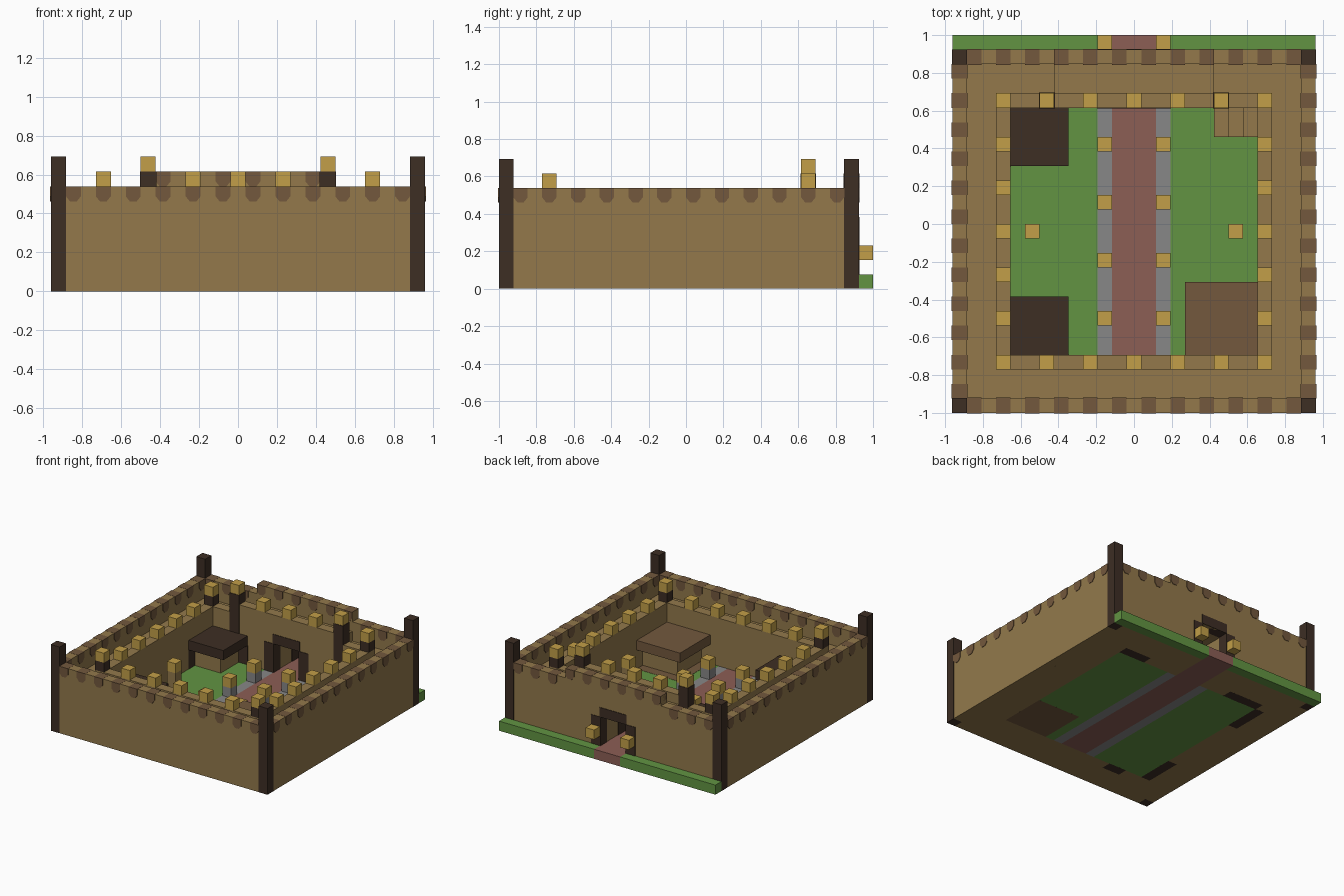
import bpy
import bmesh
from mathutils import Matrix, Vector

cube = bpy.data.objects.get("Cube")
if cube:
    bpy.data.objects.remove(cube, do_unlink=True)

UNIT = 2 / 26          # one building block
LAST = 24              # index of the last wall block
SKIN = 0.004           # how far flush trim stands proud


def material(name, hex_code):
    channels = [int(hex_code[n:n + 2], 16) / 255 for n in range(0, 6, 2)]
    linear = [c / 12.92 if c < 0.04 else ((c + 0.055) / 1.055) ** 2.4 for c in channels]
    mat = bpy.data.materials.new(name)
    mat.use_nodes = True
    mat.diffuse_color = (*linear, 1)
    shader = next(n for n in mat.node_tree.nodes if n.type == 'BSDF_PRINCIPLED')
    shader.inputs["Base Color"].default_value = (*linear, 1)
    shader.inputs["Roughness"].default_value = 0.9
    return mat


tan = material("tan_plank", "93794b")
brown = material("brown_wood", "73583d")
dark = material("dark_timber", "3d2e24")
gold = material("lantern_gold", "c29f48")
green = material("grass_green", "629442")
rose = material("path_rose", "8c5e55")
grey = material("kerb_grey", "878787")


def place(i, j, k):
    """Corner of block i, j, k in model space."""
    return Vector(((i - 12.5) * UNIT, j * UNIT - 1, k * UNIT))


def finish(name, mat, bm):
    bmesh.ops.recalc_face_normals(bm, faces=bm.faces)
    mesh = bpy.data.meshes.new(name)
    bm.to_mesh(mesh)
    bm.free()
    mesh.materials.append(mat)
    obj = bpy.data.objects.new(name, mesh)
    bpy.context.collection.objects.link(obj)
    return obj


def blocks(name, mat, boxes, grow=0.0):
    """One part from boxes given as x range, y range and z range in blocks."""
    bm = bmesh.new()
    for x0, x1, y0, y1, z0, z1 in boxes:
        low, high = place(x0, y0, z0), place(x1, y1, z1)
        size = high - low + Vector((grow, grow, 0)) * 2
        bmesh.ops.create_cube(bm, size=1, matrix=Matrix.Translation((low + high) / 2)
                              @ Matrix.Diagonal((*size, 1)))
    return finish(name, mat, bm)


def cell(i, j, z0, z1):
    return (i, i + 1, j, j + 1, z0, z1)


def mirrored(box):
    x0, x1, *rest = box
    return (25 - x1, 25 - x0, *rest)


def both(boxes):
    return boxes + [mirrored(b) for b in boxes]


def back_run(x0, y0, y1, height):
    """Rear strip: raised in the middle, with the gate passage left open."""
    return both([(x0, 7, y0, y1, 0, height), (7, 11, y0, y1, 0, height + 1)]) \
        + [(11, 14, y0, y1, 4, height + 1)]


# Outer wall, walkway behind it and inner parapet
blocks("outer_wall", tan, both([(0, 1, 1, LAST, 0, 7)])
       + [(1, LAST, 0, 1, 0, 7)] + back_run(1, LAST, LAST + 1, 7))
blocks("walkway", tan, both([(1, 3, 1, 22, 0, 5)])
       + [(3, 22, 1, 3, 0, 5)] + back_run(1, 22, LAST, 5))
blocks("inner_parapet", tan, both([(3, 4, 3, 21, 0, 6)])
       + [(4, 21, 3, 4, 0, 6)] + back_run(3, 21, 22, 6))
blocks("corner_posts", dark, both([cell(0, 0, 0, 9), cell(0, LAST, 0, 9)]), SKIN / 4)


# Brown crenel blocks with clipped lower corners
def crenels():
    bm = bmesh.new()
    profile = [(-.5, 1), (-.5, .35), (-.22, 0), (.22, 0), (.5, .35), (.5, 1)]

    def add(i, j, k, along_x):
        base = place(i + .5, j + .5, k)
        half = UNIT / 2 + SKIN
        ends = []
        for side in (-half, half):
            ring = []
            for a, h in profile:
                off = (a * UNIT, side) if along_x else (side, a * UNIT)
                lift = SKIN / 4 if h == 1 else 0
                ring.append(bm.verts.new(base + Vector((*off, h * UNIT + lift))))
            bm.faces.new(ring)
            ends.append(ring)
        count = len(profile)
        for n in range(count):
            m = (n + 1) % count
            bm.faces.new((ends[0][n], ends[0][m], ends[1][m], ends[1][n]))

    for n in range(1, LAST, 2):
        add(n, 0, 6, True)
        add(n, LAST, 7 if 7 <= n < 18 else 6, True)
        add(0, n, 6, False)
        add(LAST, n, 6, False)
    finish("crenels", brown, bm)


crenels()

# Ground: lawn, kerbs, path and the grass bank behind the wall
blocks("lawn", green, both([(4, 10, 4, 21, 0, 1)]))
blocks("kerbs", grey, both([(10, 11, 4, 21, 0, 1)]))
blocks("path", rose, [(11, 14, 4, 26, 0, 1)])
blocks("back_bank", green, both([(0, 11, 25, 26, 0, 1)]))

# Gate frames on the outer and inner rear faces
for label, row in (("outer", LAST), ("inner", 21)):
    blocks(label + "_gate_frame", dark,
           both([cell(10, row, 1, 4)]) + [(11, 14, row, row + 1, 4, 5)], SKIN)

# Tall gate posts and short corner stubs that carry lanterns
blocks("gate_posts", dark, both([cell(6, 21, 0, 8)]), SKIN)
blocks("parapet_stubs", dark, both([cell(3, 3, 6, 7), cell(3, 21, 6, 7)]))

# Lanterns: parapet, gate posts, kerb, lawn and outside the gate
spots = []
for n in range(6, 21, 3):
    spots += [(3, n, 6), (21, n, 6), (n, 3, 6)]
spots += [(n, 21, 7) for n in (9, 12, 15)]
for i, gate, kerb, lawn in ((3, 6, 10, 5), (21, 18, 14, 19)):
    spots += [(i, 3, 7), (i, 21, 7), (gate, 21, 8), (kerb, 25, 2), (lawn, 12, 3)]
    spots += [(kerb, j, 2) for j in range(6, 19, 4)]
blocks("lanterns", gold, [cell(i, j, k, k + 1) for i, j, k in spots])
blocks("kerb_posts", grey, both([cell(10, j, 1, 2) for j in range(6, 19, 4)]))
blocks("lawn_posts", tan, both([cell(5, 12, 1, 3)]))

# Two dark-roofed huts and one larger brown-roofed hut
for label, y in (("rear", 17), ("front", 4)):
    wall_y = y + 1 if label == "rear" else y
    blocks(label + "_hut_walls", tan, [(4, 7, wall_y, wall_y + 3, 1, 3)])
    blocks(label + "_hut_roof", dark, [(4, 8, y, y + 4, 3, 4)])
blocks("large_hut_walls", tan, [(17, 21, 4, 8, 1, 3)])
blocks("large_hut_roof", brown, [(16, 21, 4, 9, 3, 4)])
blocks("large_hut_floor", brown, [(16, 21, 4, 9, -SKIN / 4, 1.02)])

# Dark sills under the parapet beside the huts and stairs
blocks("sills", dark, [(3, 4, 17, 21, -SKIN / 4, 3), (4, 8, 21, 22, -SKIN / 4, 3),
                       (3, 4, 4, 8, -SKIN / 4, 3), (6, 8, 3, 4, -SKIN / 4, 4),
                       (18, 21, 21, 22, -SKIN / 4, 3)], SKIN / 2)

# Stairs up to the walkway
blocks("stairs", tan, [(18 + n, 19 + n, 19, 21, 1, 3 + n) for n in range(3)])
